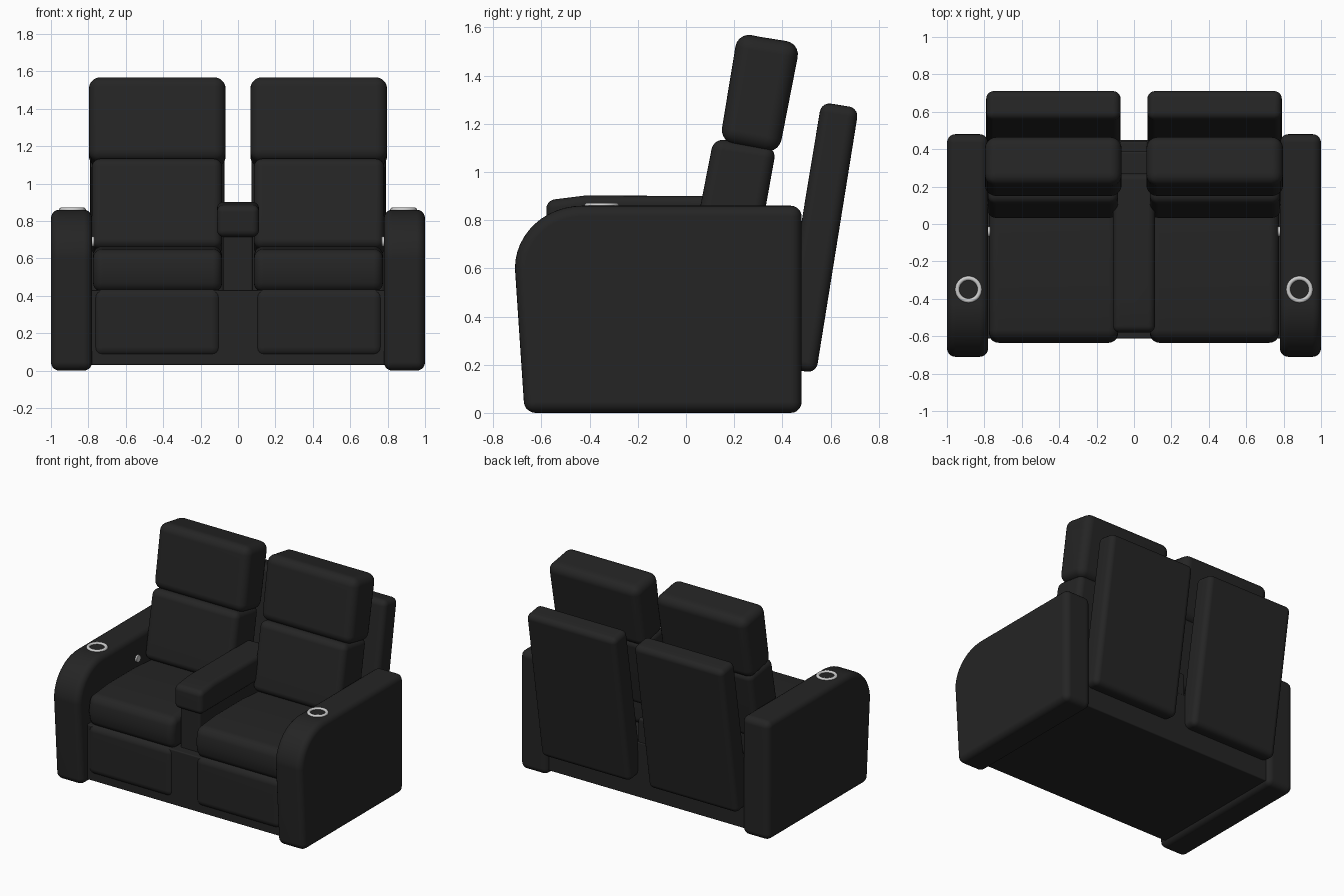
import bpy, bmesh, math
from mathutils import Matrix

cube = bpy.data.objects.get("Cube")
if cube:
    bpy.data.objects.remove(cube, do_unlink=True)


def material(name, colour, rough):
    mat = bpy.data.materials.new(name)
    mat.use_nodes = True
    mat.diffuse_color = (*colour, 1)
    bsdf = mat.node_tree.nodes["Principled BSDF"]
    bsdf.inputs["Base Color"].default_value = (*colour, 1)
    bsdf.inputs["Roughness"].default_value = rough
    return mat


leather = material("black leather", (0.018, 0.018, 0.018), 0.6)
metal = material("brushed silver", (0.6, 0.6, 0.6), 0.4)


def finish(name, bm, mat, bevel=0):
    bmesh.ops.recalc_face_normals(bm, faces=bm.faces)
    for f in bm.faces:
        f.smooth = True
    mesh = bpy.data.meshes.new(name)
    bm.to_mesh(mesh)
    bm.free()
    mesh.materials.append(mat)
    obj = bpy.data.objects.new(name, mesh)
    bpy.context.collection.objects.link(obj)
    if bevel:
        mod = obj.modifiers.new("soft edges", "BEVEL")
        mod.width = bevel
        mod.segments = 5
        mod.limit_method = "ANGLE"
        mod.angle_limit = math.radians(35)
        obj.modifiers.new("normals", "WEIGHTED_NORMAL").keep_sharp = True
    return obj


def prism(name, profile, x0, x1, bevel):
    """Side profile of (y, z) points extruded across x, with soft edges."""
    bm = bmesh.new()
    face = bm.faces.new([bm.verts.new((x0, y, z)) for y, z in profile])
    ext = bmesh.ops.extrude_face_region(bm, geom=[face])["geom"]
    verts = [v for v in ext if isinstance(v, bmesh.types.BMVert)]
    bmesh.ops.translate(bm, verts=verts, vec=(x1 - x0, 0, 0))
    return finish(name, bm, leather, bevel)


def box(name, x0, x1, y0, y1, z0, z1, bevel):
    return prism(name, [(y0, z0), (y1, z0), (y1, z1), (y0, z1)], x0, x1, bevel)


def ring(name, centre, major, minor):
    """Flat-lying metal ring."""
    bm = bmesh.new()
    bmesh.ops.create_circle(bm, segments=10, radius=minor,
                            matrix=Matrix.Translation((major, 0, 0)) @ Matrix.Rotation(math.pi / 2, 4, "X"))
    bmesh.ops.spin(bm, geom=bm.verts[:] + bm.edges[:], cent=(0, 0, 0), axis=(0, 0, 1),
                   angle=math.tau, steps=40, use_merge=True)
    bmesh.ops.remove_doubles(bm, verts=bm.verts, dist=0.0001)
    bmesh.ops.translate(bm, verts=bm.verts, vec=centre)
    return finish(name, bm, metal)


# Arm side profile: quarter-ellipse front shoulder
arm = [(-0.67, 0), (0.48, 0), (0.48, 0.86)]
for i in range(13):
    a = math.pi / 2 * (1 + i / 12)
    arm.append((-0.43 + 0.28 * math.cos(a), 0.6 + 0.26 * math.sin(a)))

# Cushion side profiles
seat = [(-0.61, 0.42), (0.22, 0.42), (0.22, 0.64), (-0.1, 0.665), (-0.4, 0.665), (-0.615, 0.645), (-0.635, 0.53)]
lower_back = [(0.025, 0.66), (0.285, 0.6), (0.375, 1.1), (0.115, 1.14), (0.06, 0.86)]
headrest = [(0.14, 1.125), (0.385, 1.075), (0.475, 1.535), (0.4, 1.546), (0.3, 1.562), (0.215, 1.58)]
back_panel = [(0.38, 0.19), (0.54, 0.165), (0.717, 1.265), (0.562, 1.29)]

# Shared base between the arms
box("base", -0.8, 0.8, -0.612, 0.45, 0.03, 0.43, 0.008)

# Centre console
box("console_body", -0.08, 0.08, -0.55, 0.39, 0.4, 0.76, 0.015)
prism("console_arm_pad", [(-0.58, 0.715), (0.27, 0.715), (0.27, 0.9), (-0.42, 0.902), (-0.58, 0.882)],
      -0.112, 0.112, 0.035)
box("console_rear_rail", -0.075, 0.075, 0.2, 0.445, 0.4, 0.6, 0.015)

# Two mirrored seats
for side, s in (("left", 1), ("right", -1)):
    prism(side + "_arm", arm, s * 0.78, s, 0.045)
    box(side + "_footrest", s * 0.09, s * 0.775, -0.628, -0.45, 0.075, 0.44, 0.05)
    prism(side + "_seat_cushion", seat, s * 0.085, s * 0.775, 0.05)
    prism(side + "_back_cushion", lower_back, s * 0.085, s * 0.782, 0.045)
    prism(side + "_headrest", headrest, s * 0.066, s * 0.797, 0.06)
    prism(side + "_back_panel", back_panel, s * 0.072, s * 0.79, 0.04)
    ring(side + "_cup_ring", (s * 0.885, -0.35, 0.86), 0.06, 0.012)

    # Recline button on the inner face of the arm
    bm = bmesh.new()
    bmesh.ops.create_cone(bm, cap_ends=True, segments=20, radius1=0.026, radius2=0.026, depth=0.02,
                          matrix=Matrix.Translation((s * 0.777, -0.04, 0.69)) @ Matrix.Rotation(math.pi / 2, 4, "Y"))
    finish(side + "_recline_button", bm, metal, 0.004)
